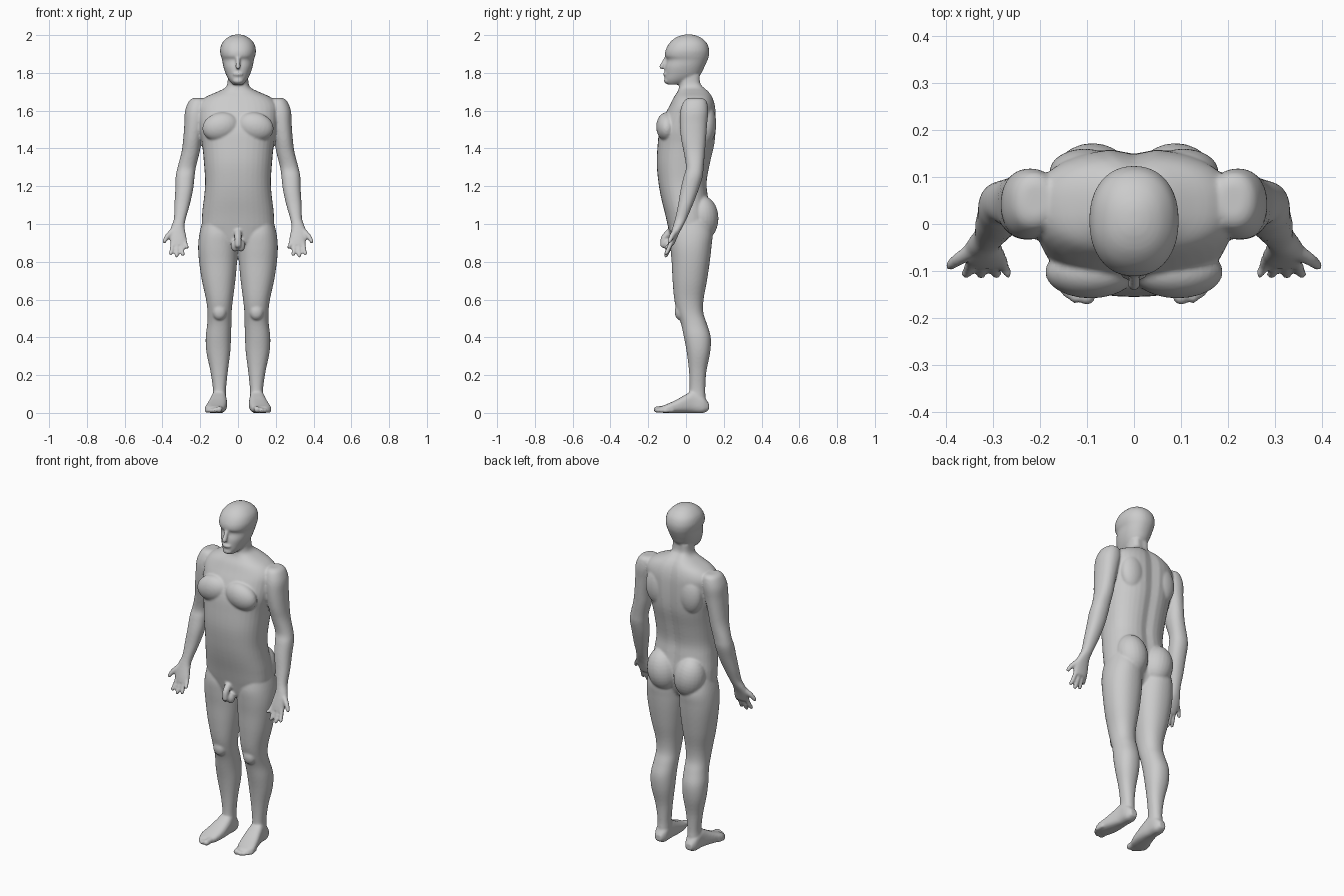
import bpy, bmesh, math
from mathutils import Vector, Matrix

parts = []


def finish(bm, name):
    bmesh.ops.recalc_face_normals(bm, faces=bm.faces)
    me = bpy.data.meshes.new(name)
    bm.to_mesh(me)
    bm.free()
    ob = bpy.data.objects.new(name, me)
    bpy.context.collection.objects.link(ob)
    parts.append(ob)


def spline(rows, sub=4):
    out = []
    for i in range(len(rows) - 1):
        p0, p1, p2, p3 = (rows[max(0, min(len(rows) - 1, i + k))] for k in (-1, 0, 1, 2))
        for s in range(sub):
            t = s / sub
            out.append([0.5 * (2 * b + (c - a) * t + (2 * a - 5 * b + 4 * c - d) * t * t
                               + (3 * b - a - 3 * c + d) * t ** 3)
                        for a, b, c, d in zip(p0, p1, p2, p3)])
    return out + [rows[-1]]


def loft(name, rows, side=1, axis='z', power=2.2, groove=0, n=36):
    """Rows are (position along axis, x min, x max, second min, second max)."""
    bm = bmesh.new()
    rings = []
    for t, x0, x1, a0, a1 in spline(rows):
        ring = []
        for k in range(n):
            c, s = math.cos(2 * math.pi * k / n), math.sin(2 * math.pi * k / n)
            u = math.copysign(abs(c) ** (2 / power), c)
            v = math.copysign(abs(s) ** (2 / power), s)
            x = (x0 + x1) / 2 + u * (x1 - x0) / 2
            a = (a0 + a1) / 2 + v * (a1 - a0) / 2
            if s > 0:
                a -= groove * math.exp(-(x / 0.03) ** 2)
            ring.append(bm.verts.new((side * x, a, t) if axis == 'z' else (side * x, t, a)))
        rings.append(ring)
    for r, q in zip(rings, rings[1:]):
        for k in range(n):
            bm.faces.new((r[k], r[(k + 1) % n], q[(k + 1) % n], q[k]))
    bm.faces.new(rings[0])
    bm.faces.new(rings[-1])
    finish(bm, name)


def blob(name, centre, radii, side=1, tilt=0):
    bm = bmesh.new()
    m = (Matrix.Translation((side * centre[0], centre[1], centre[2]))
         @ Matrix.Rotation(side * tilt, 4, 'Y') @ Matrix.Diagonal((*radii, 1)))
    bmesh.ops.create_uvsphere(bm, u_segments=24, v_segments=16, radius=1, matrix=m)
    finish(bm, name)


def digit(name, points, r0, r1, side=1):
    """Chain of overlapping spheres along a path, tapering from r0 to r1."""
    bm = bmesh.new()
    path = spline(points, 8)
    for i, p in enumerate(path):
        r = r0 + (r1 - r0) * i / (len(path) - 1)
        m = Matrix.Translation(Vector((side * p[0], p[1], p[2])))
        bmesh.ops.create_icosphere(bm, subdivisions=2, radius=r, matrix=m)
    finish(bm, name)


# Torso and neck
torso = [(1.79, .054, -.035, .083), (1.745, .056, -.035, .085), (1.72, .07, -.038, .105),
         (1.70, .11, -.045, .125), (1.67, .175, -.065, .143), (1.63, .21, -.085, .155),
         (1.58, .212, -.11, .16), (1.50, .205, -.14, .16), (1.42, .19, -.15, .153),
         (1.32, .18, -.155, .13), (1.22, .174, -.146, .113), (1.14, .18, -.132, .12),
         (1.05, .19, -.11, .13), (.97, .185, -.092, .12), (.90, .12, -.075, .09),
         (.87, .04, -.05, .05)]
loft("torso", [(z, -w, w, f, b) for z, w, f, b in torso], power=2.4, groove=.012)

# Head
head = [(1.738, .025, -.098, -.03), (1.76, .046, -.112, .03), (1.79, .063, -.112, .075),
        (1.83, .077, -.11, .097), (1.868, .084, -.1, .114), (1.89, .091, -.111, .121),
        (1.92, .095, -.108, .123), (1.955, .086, -.09, .112), (1.982, .063, -.062, .086),
        (1.997, .036, -.03, .055), (2.003, .012, -.005, .03)]
loft("head", [(z, -w, w, f, b) for z, w, f, b in head])

# Face
digit("nose", [(0, -.1, 1.885), (0, -.117, 1.855), (0, -.129, 1.832)], .011, .014)
blob("lips", (0, -.108, 1.793), (.028, .014, .011))
blob("chin", (0, -.1, 1.758), (.028, .017, .016))

arm = [(1.667, .185, .235, .015, .085), (1.652, .165, .259, -.01, .108),
       (1.60, .16, .28, -.03, .118), (1.53, .175, .284, -.033, .112),
       (1.45, .192, .29, -.026, .106), (1.38, .203, .299, -.012, .1),
       (1.30, .223, .32, 0, .093), (1.25, .23, .33, -.013, .088),
       (1.18, .238, .332, -.029, .066), (1.10, .256, .337, -.042, .035),
       (1.03, .276, .339, -.057, .005), (.99, .283, .352, -.069, -.015),
       (.955, .278, .363, -.08, -.034), (.92, .271, .362, -.09, -.05),
       (.89, .271, .355, -.097, -.063)]
leg = [(1.02, .04, .187, -.07, .12), (.95, .01, .204, -.085, .14), (.88, .003, .211, -.083, .135),
       (.80, .005, .206, -.076, .126), (.70, .014, .191, -.071, .111),
       (.60, .027, .169, -.062, .093), (.53, .034, .161, -.046, .092),
       (.47, .035, .163, -.026, .111), (.40, .037, .171, -.011, .131),
       (.32, .041, .167, .004, .128), (.22, .054, .146, .016, .108),
       (.13, .063, .133, .019, .102), (.08, .063, .134, .012, .104), (.03, .065, .135, 0, .11)]
foot = [(.121, .08, .12, .015, .05), (.09, .064, .136, -.001, .09), (.04, .061, .141, -.001, .118),
        (0, .058, .151, 0, .098), (-.05, .06, .165, -.001, .07), (-.10, .07, .175, -.001, .047),
        (-.135, .086, .158, .002, .034)]
fingers = [(.279, .267, .866, .0105), (.299, .292, .828, .012),
           (.322, .325, .82, .0125), (.345, .356, .832, .012)]
toes = [(.1, -.155, .018), (.125, -.156, .0135), (.142, -.145, .0125),
        (.156, -.129, .012), (.166, -.112, .011)]

for side, tag in ((1, "left"), (-1, "right")):
    # Arm and hand
    loft(tag + "_arm", arm, side)
    for i, (xa, xb, z, r) in enumerate(fingers):
        digit(f"{tag}_finger_{i}", [(xa, -.077, .905), ((xa + xb) / 2, -.095, (.895 + z) / 2),
                                    (xb, -.106, z + r)], r + .001, r - .001, side)
    digit(tag + "_thumb", [(.342, -.055, .965), (.373, -.075, .935), (.39, -.088, .908)],
          .018, .011, side)
    # Leg and foot
    loft(tag + "_leg", leg, side)
    loft(tag + "_foot", foot, side, axis='y', power=2.7)
    for i, (x, y, r) in enumerate(toes):
        digit(f"{tag}_toe_{i}", [(x - .004, y + .04, r + .003), (x, y, r)], r, r, side)
    blob(tag + "_kneecap", (.098, -.03, .535), (.038, .03, .045), side)
    # Chest, shoulder blade and seat muscles
    blob(tag + "_chest", (.092, -.102, 1.515), (.098, .056, .075), side, .25)
    blob(tag + "_shoulder_blade", (.105, .11, 1.53), (.075, .05, .11), side)
    blob(tag + "_buttock", (.088, .085, 1.03), (.09, .087, .12), side, .15)
    # Pelvis front
    blob(tag + "_groin", (.016, -.09, .885), (.022, .026, .032), side)
digit("groin_front", [(0, -.09, .955), (0, -.115, .925), (0, -.12, .89)], .02, .018)

# Merge all parts into one continuous skin
bpy.ops.object.select_all(action='DESELECT')
for ob in parts:
    ob.select_set(True)
bpy.context.view_layer.objects.active = parts[0]
bpy.ops.object.join()
body = bpy.context.view_layer.objects.active
body.name = "body"
skin = body.modifiers.new("skin", 'REMESH')
skin.mode = 'VOXEL'
skin.voxel_size = .006
skin.use_smooth_shade = True
soften = body.modifiers.new("soften", 'SMOOTH')
soften.factor = .5
soften.iterations = 6
